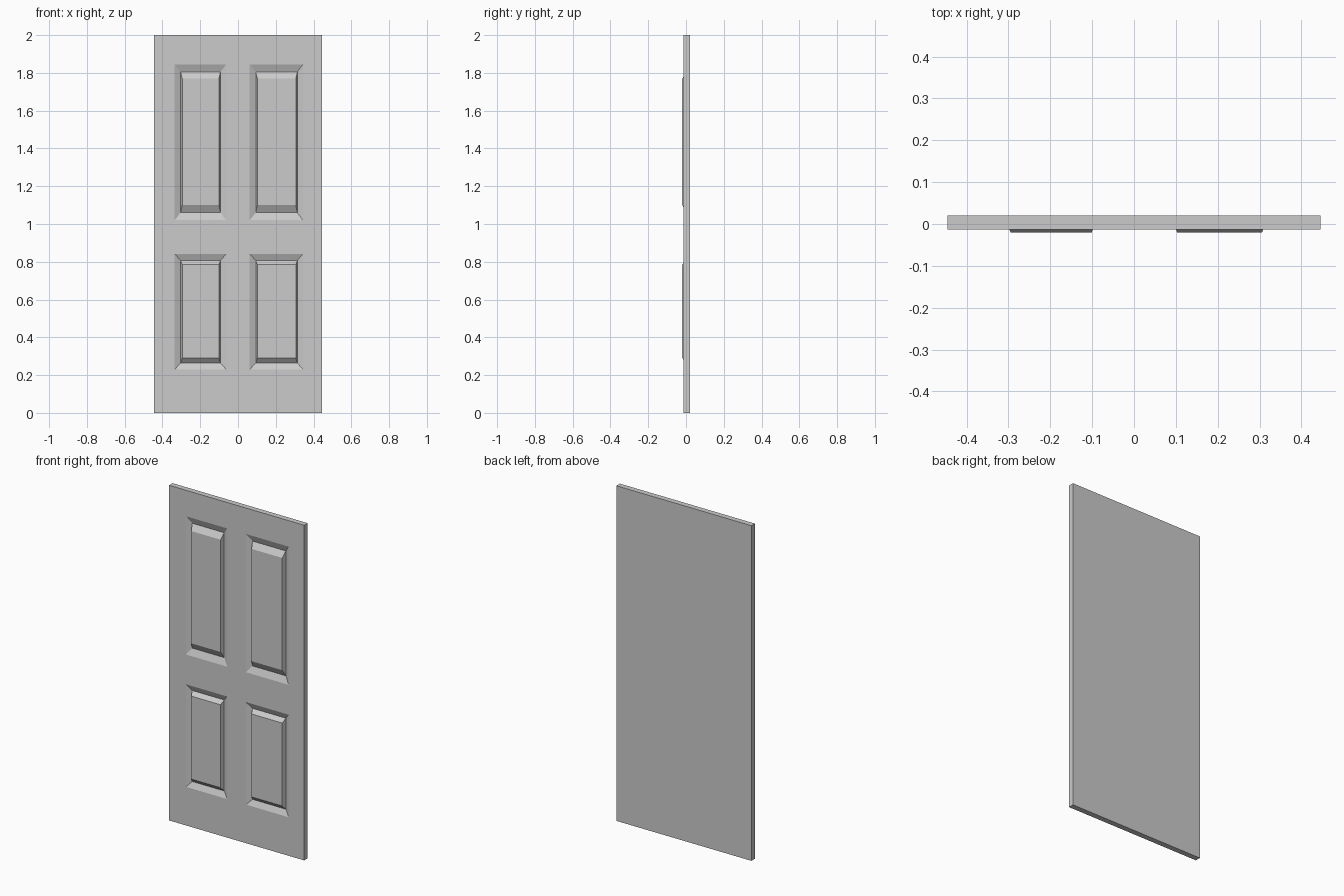
import bpy, bmesh

if "Cube" in bpy.data.objects:
    bpy.data.objects.remove(bpy.data.objects["Cube"])

HALF_W, HEIGHT = 0.446, 2.0
FRONT, VALLEY, RAISED, BACK = -0.013, 0.003, -0.02, 0.02

# Panel spans: (outer lip, groove valley, raised field), each as (low, high)
COLUMNS = [((-0.335, -0.062), (-0.304, -0.093), (-0.295, -0.101)),
           ((0.062, 0.344), (0.094, 0.314), (0.103, 0.306))]
ROWS = [((0.23, 0.842), (0.264, 0.807), (0.29, 0.785)),
        ((1.02, 1.845), (1.06, 1.805), (1.10, 1.77))]

bm = bmesh.new()


def ring(xspan, zspan, y):
    (x0, x1), (z0, z1) = xspan, zspan
    return [bm.verts.new((x, y, z)) for x, z in ((x0, z0), (x1, z0), (x1, z1), (x0, z1))]


def add_panel(col, row):
    # Sloped lip into the groove, bevel back out, flat raised field
    rings = [ring(c, r, y) for c, r, y in zip(col, row, (FRONT, VALLEY, RAISED))]
    for a, b in zip(rings, rings[1:]):
        for i in range(4):
            j = (i + 1) % 4
            bm.faces.new((a[i], a[j], b[j], b[i]))
    bm.faces.new(rings[-1])


# Front face: stiles and rails as flat cells, panels in the odd cells
xs = [-HALF_W, *COLUMNS[0][0], *COLUMNS[1][0], HALF_W]
zs = [0, *ROWS[0][0], *ROWS[1][0], HEIGHT]
for i in range(5):
    for j in range(5):
        if i % 2 and j % 2:
            add_panel(COLUMNS[i // 2], ROWS[j // 2])
        else:
            bm.faces.new(ring(xs[i:i + 2], zs[j:j + 2], FRONT))
bmesh.ops.remove_doubles(bm, verts=bm.verts[:], dist=1e-5)

# Door edges and flat back
rim = [e for e in bm.edges if e.is_boundary]
new = bmesh.ops.extrude_edge_only(bm, edges=rim)["geom"]
for v in new:
    if isinstance(v, bmesh.types.BMVert):
        v.co.y = BACK
bmesh.ops.holes_fill(bm, edges=[e for e in bm.edges if e.is_boundary], sides=0)
bmesh.ops.recalc_face_normals(bm, faces=bm.faces[:])

mesh = bpy.data.meshes.new("panel_door")
bm.to_mesh(mesh)
bm.free()
bpy.context.collection.objects.link(bpy.data.objects.new("panel_door", mesh))
